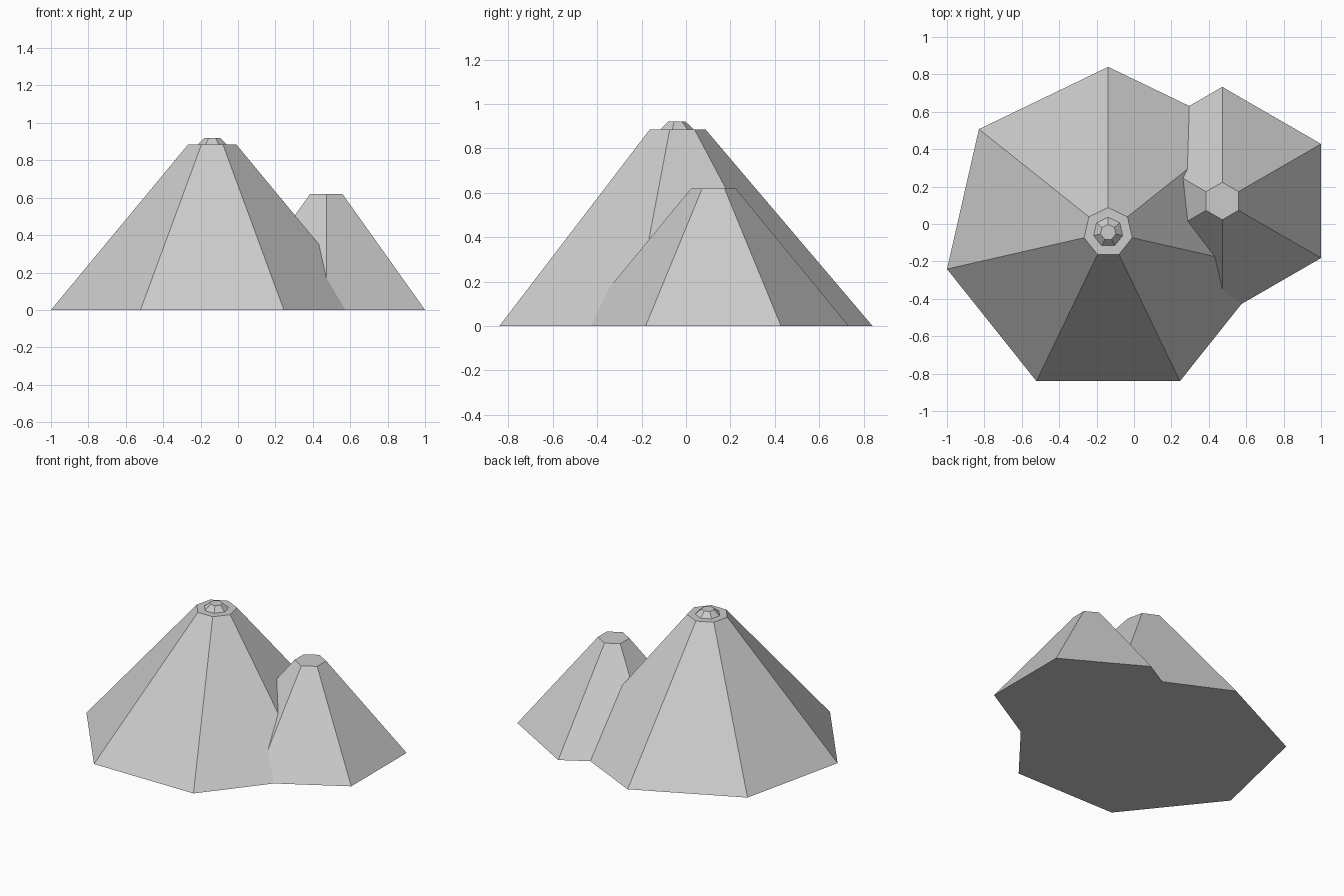
import bpy
from math import pi

cube = bpy.data.objects.get("Cube")
if cube:
    bpy.data.objects.remove(cube, do_unlink=True)

# Single stone colour
stone = bpy.data.materials.new("grey_stone")
stone.use_nodes = True
GREY = (0.6, 0.6, 0.6, 1)
stone.diffuse_color = GREY
stone.node_tree.nodes["Principled BSDF"].inputs["Base Color"].default_value = GREY


def peak(name, sides, centre, z_range, base_radius, top_radius):
    """Flat-topped low-poly cone with one corner pointing to the back."""
    low, high = z_range
    bpy.ops.mesh.primitive_cone_add(
        vertices=sides, radius1=base_radius, radius2=top_radius,
        depth=high - low, location=(*centre, (low + high) / 2))
    obj = bpy.context.object
    obj.name = obj.data.name = name
    obj.data.materials.append(stone)
    # Turn the mesh so that its first corner lies on +y
    first = obj.data.vertices[0].co
    obj.rotation_euler.z = pi / 2 - first.to_2d().angle_signed((1, 0)) if abs(first.x) > 1e-4 else 0
    return obj


MAIN = (-0.138, -0.044)
peak("main_mountain", 7, MAIN, (0, 0.885), 0.884, 0.132)
peak("summit_cap", 7, MAIN, (0.885, 0.92), 0.08, 0.042)
peak("side_mountain", 6, (0.472, 0.123), (0, 0.62), 0.61, 0.1)
